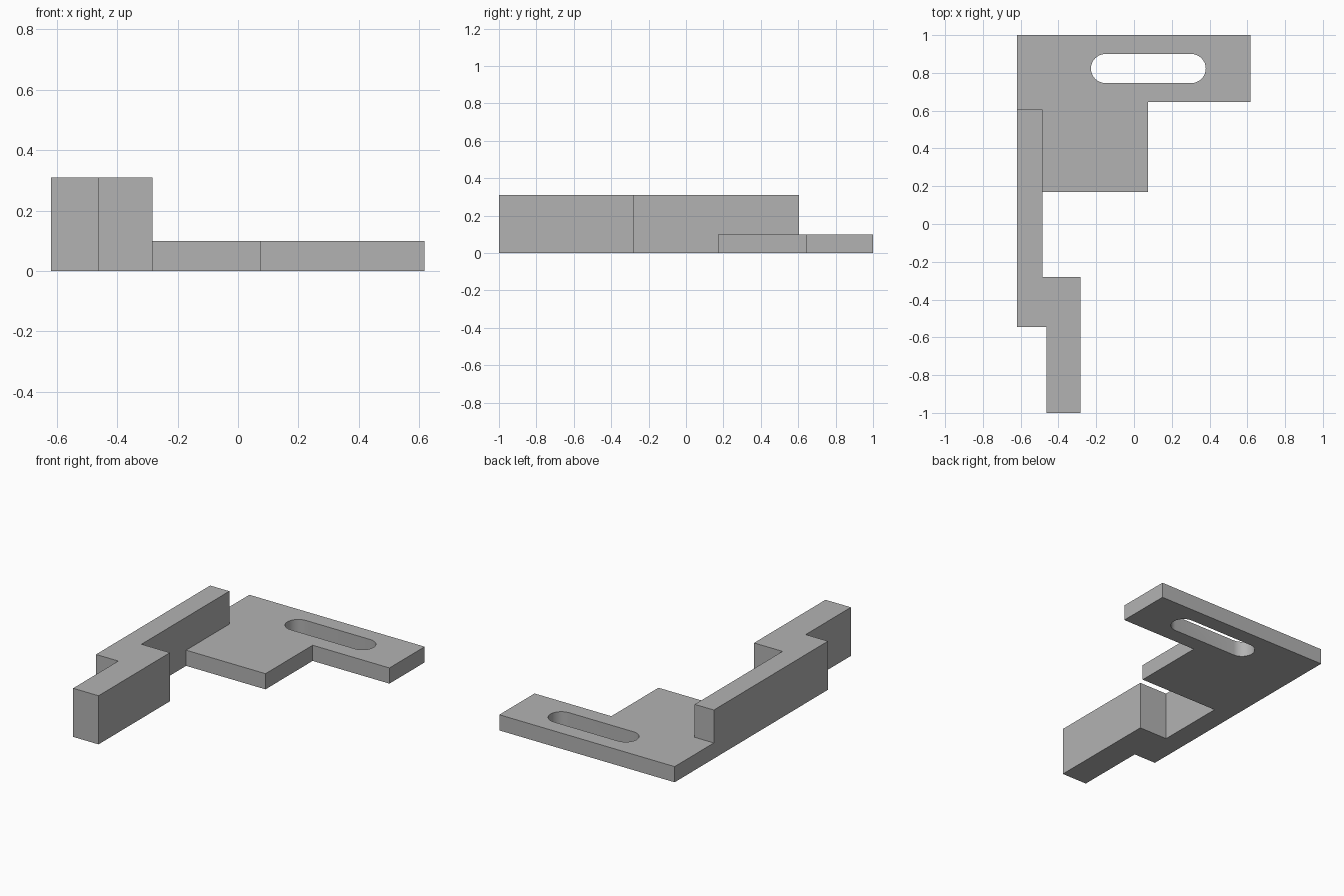
import bpy, bmesh
from math import cos, sin, pi, radians

cube = bpy.data.objects.get("Cube")
if cube:
    bpy.data.objects.remove(cube, do_unlink=True)

grey = bpy.data.materials.new("plain grey")
grey.use_nodes = True
colour = (0.45, 0.45, 0.45, 1)
grey.diffuse_color = colour
grey.node_tree.nodes["Principled BSDF"].inputs["Base Color"].default_value = colour


def extrude_profile(name, outline, bottom, top):
    """Solid prism from a plan outline."""
    bm = bmesh.new()
    face = bm.faces.new([bm.verts.new((x, y, bottom)) for x, y in outline])
    result = bmesh.ops.extrude_face_region(bm, geom=[face])
    verts = [v for v in result["geom"] if isinstance(v, bmesh.types.BMVert)]
    bmesh.ops.translate(bm, verts=verts, vec=(0, 0, top - bottom))
    bmesh.ops.recalc_face_normals(bm, faces=bm.faces)
    mesh = bpy.data.meshes.new(name)
    bm.to_mesh(mesh)
    bm.free()
    mesh.materials.append(grey)
    obj = bpy.data.objects.new(name, mesh)
    bpy.context.collection.objects.link(obj)
    return obj


def combine(target, other, operation):
    """Apply a boolean and remove the helper."""
    mod = target.modifiers.new(operation, "BOOLEAN")
    mod.operation = operation
    mod.solver = "EXACT"
    mod.object = other
    bpy.ops.object.select_all(action="DESELECT")
    bpy.context.view_layer.objects.active = target
    target.select_set(True)
    bpy.ops.object.modifier_apply(modifier=mod.name)
    bpy.data.objects.remove(other, do_unlink=True)


# Flat plate with a stepped corner
plate = extrude_profile("bracket", [
    (-0.62, 0.17), (0.075, 0.17), (0.075, 0.645),
    (0.617, 0.645), (0.617, 1), (-0.62, 1)], 0, 0.1)

# Rounded slot through the plate
radius, steps = 0.077, 16
slot = []
for centre, start in ((0.303, -pi / 2), (-0.151, pi / 2)):
    for i in range(steps + 1):
        a = start + pi * i / steps
        slot.append((centre + radius * cos(a), 0.823 + radius * sin(a)))
cutter = extrude_profile("slot_cutter", slot, -0.1, 0.2)
cutter.hide_render = True
combine(plate, cutter, "DIFFERENCE")

# Tall offset arm along the side
arm = extrude_profile("arm", [
    (-0.62, 0.605), (-0.62, -0.545), (-0.463, -0.545), (-0.463, -1),
    (-0.284, -1), (-0.284, -0.28), (-0.485, -0.28), (-0.485, 0.605)], 0, 0.31)
combine(plate, arm, "UNION")

bpy.ops.object.shade_smooth_by_angle(angle=radians(30))
